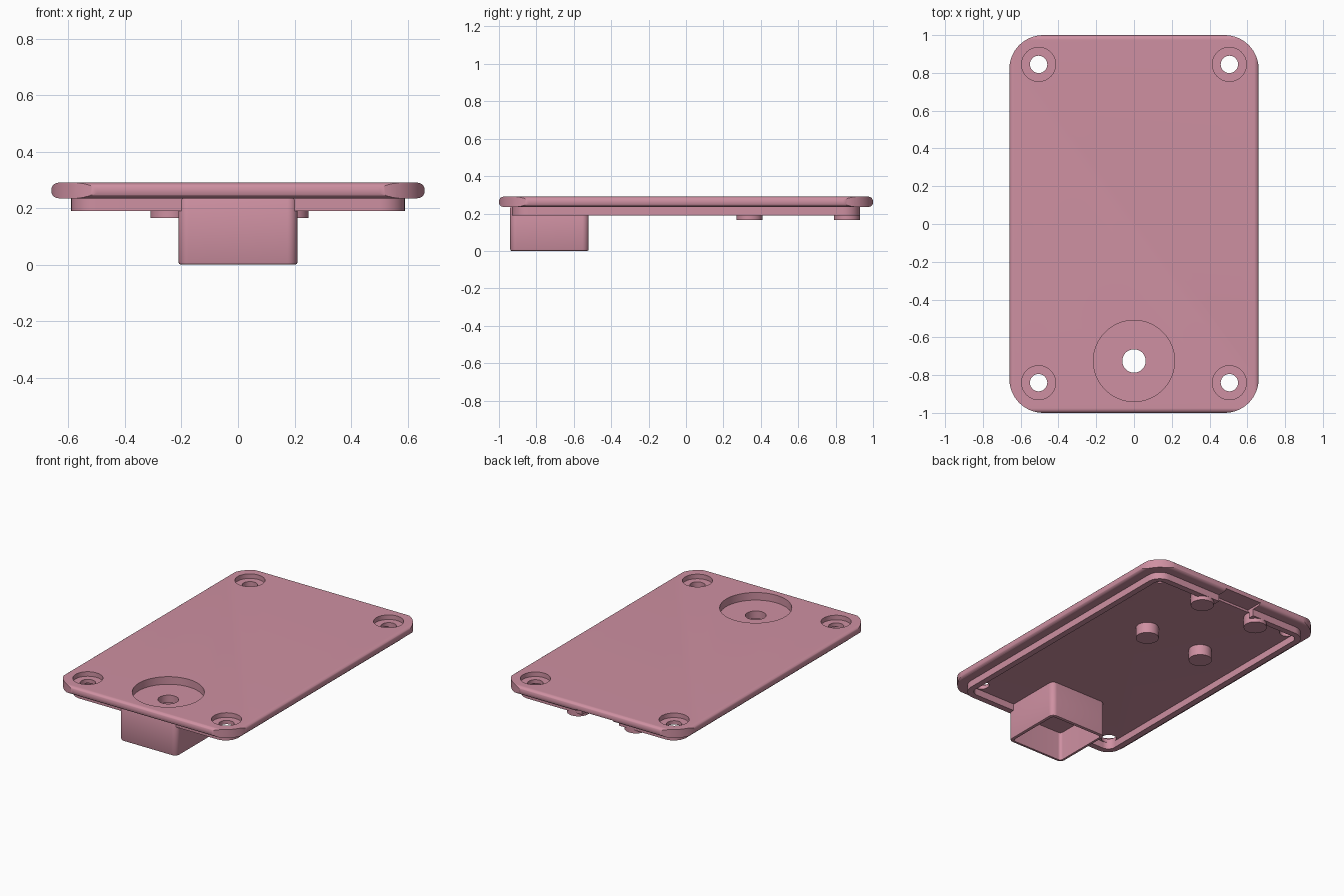
import bpy, bmesh, math

if "Cube" in bpy.data.objects:
    bpy.data.objects.remove(bpy.data.objects["Cube"])

pink = bpy.data.materials.new("dusty_pink")
pink.diffuse_color = (0.62, 0.28, 0.36, 1)
pink.use_nodes = True
pink.node_tree.nodes["Principled BSDF"].inputs["Base Color"].default_value = pink.diffuse_color


def prism(name, pts, lo, hi, axis="z"):
    """Extrude a closed 2D outline along one axis."""
    place = {"x": lambda a, b, h: (h, a, b),
             "y": lambda a, b, h: (a, h, b),
             "z": lambda a, b, h: (a, b, h)}[axis]
    bm = bmesh.new()
    low = [bm.verts.new(place(a, b, lo)) for a, b in pts]
    high = [bm.verts.new(place(a, b, hi)) for a, b in pts]
    bm.faces.new(low)
    bm.faces.new(high)
    n = len(pts)
    for i in range(n):
        j = (i + 1) % n
        bm.faces.new((low[i], low[j], high[j], high[i]))
    bmesh.ops.recalc_face_normals(bm, faces=bm.faces)
    me = bpy.data.meshes.new(name)
    bm.to_mesh(me)
    bm.free()
    me.materials.append(pink)
    ob = bpy.data.objects.new(name, me)
    bpy.context.collection.objects.link(ob)
    return ob


def rounded(x0, x1, y0, y1, r, seg=10):
    """Rounded rectangle outline."""
    pts = []
    corners = ((x1 - r, y1 - r), (x0 + r, y1 - r), (x0 + r, y0 + r), (x1 - r, y0 + r))
    for k, (cx, cy) in enumerate(corners):
        for i in range(seg + 1):
            t = math.pi / 2 * (k + i / seg)
            pts.append((cx + r * math.cos(t), cy + r * math.sin(t)))
    return pts


def circle(x, y, r, n=40):
    return [(x + r * math.cos(2 * math.pi * i / n),
             y + r * math.sin(2 * math.pi * i / n)) for i in range(n)]


def rect(x0, x1, y0, y1):
    return [(x0, y0), (x1, y0), (x1, y1), (x0, y1)]


def apply_modifier(ob, mod):
    bpy.context.view_layer.objects.active = ob
    bpy.ops.object.modifier_apply(modifier=mod.name)


def boolean(ob, cutter, op="DIFFERENCE"):
    mod = ob.modifiers.new("cut", "BOOLEAN")
    mod.operation = op
    mod.solver = "EXACT"
    mod.object = cutter
    apply_modifier(ob, mod)
    bpy.data.objects.remove(cutter)


BOTTOM, TOP = 0.235, 0.29
KNOB_Y = -0.725
screws = [(x, y) for x in (-0.505, 0.505) for y in (-0.84, 0.845)]

# Cover plate: rounded long edges, with vertical corner rounding cut across them
plate = prism("cover_plate", rounded(-0.66, 0.66, BOTTOM, TOP, 0.025, 6), -1.1, 1.1, "y")
boolean(plate, prism("edge", rounded(-1, 1, BOTTOM, TOP, 0.025, 6), -0.8, 0.8, "x"), "INTERSECT")
boolean(plate, prism("outline", rounded(-0.66, 0.66, -1, 1, 0.18, 14), 0.1, 0.4), "INTERSECT")

# Rim lip under the plate
rim = prism("rim_lip", rounded(-0.59, 0.59, -0.93, 0.93, 0.09), 0.19, 0.237)
boolean(rim, prism("inner", rounded(-0.55, 0.55, -0.89, 0.89, 0.05), 0.1, 0.3))

# Hollow housing, open at the bottom
housing = prism("housing", rounded(-0.21, 0.21, -0.94, -0.52, 0.035), 0, 0.237)
bevel = housing.modifiers.new("soft", "BEVEL")
bevel.width, bevel.segments = 0.008, 2
bevel.limit_method, bevel.angle_limit = "ANGLE", math.radians(40)
apply_modifier(housing, bevel)
boolean(housing, prism("cavity", rounded(-0.19, 0.19, -0.92, -0.54, 0.02), -0.1, 0.19))
boolean(rim, prism("cavity", rect(-0.2, 0.2, -0.928, -0.53), 0.1, 0.3))

# Countersunk screw holes
for x, y in screws:
    boolean(plate, prism("sink", circle(x, y, 0.09), 0.26, 0.4))
    boolean(plate, prism("hole", circle(x, y, 0.046, 28), 0.1, 0.4))
    boolean(rim, prism("hole", circle(x, y, 0.046, 28), 0.1, 0.4))

# Round recess and shaft hole above the housing
boolean(plate, prism("recess", circle(0, KNOB_Y, 0.215, 64), 0.24, 0.4))
for part in (plate, housing):
    boolean(part, prism("shaft", circle(0, KNOB_Y, 0.062, 32), 0.1, 0.4))

# Cable opening in the back edge
for part in (plate, rim):
    boolean(part, prism("slot", rect(-0.165, 0.105, 0.88, 1.1), 0.1, 0.25))

# Support posts
posts = [prism("support_post", circle(x, y, 0.07, 36), 0.165, 0.237)
         for x in (-0.24, 0.18) for y in (0.34, 0.86)]

# Smooth the round surfaces, keep hard edges sharp
for ob in [plate, rim, housing] + posts:
    bpy.ops.object.select_all(action="DESELECT")
    ob.select_set(True)
    bpy.context.view_layer.objects.active = ob
    bpy.ops.object.shade_smooth_by_angle(angle=math.radians(30))
